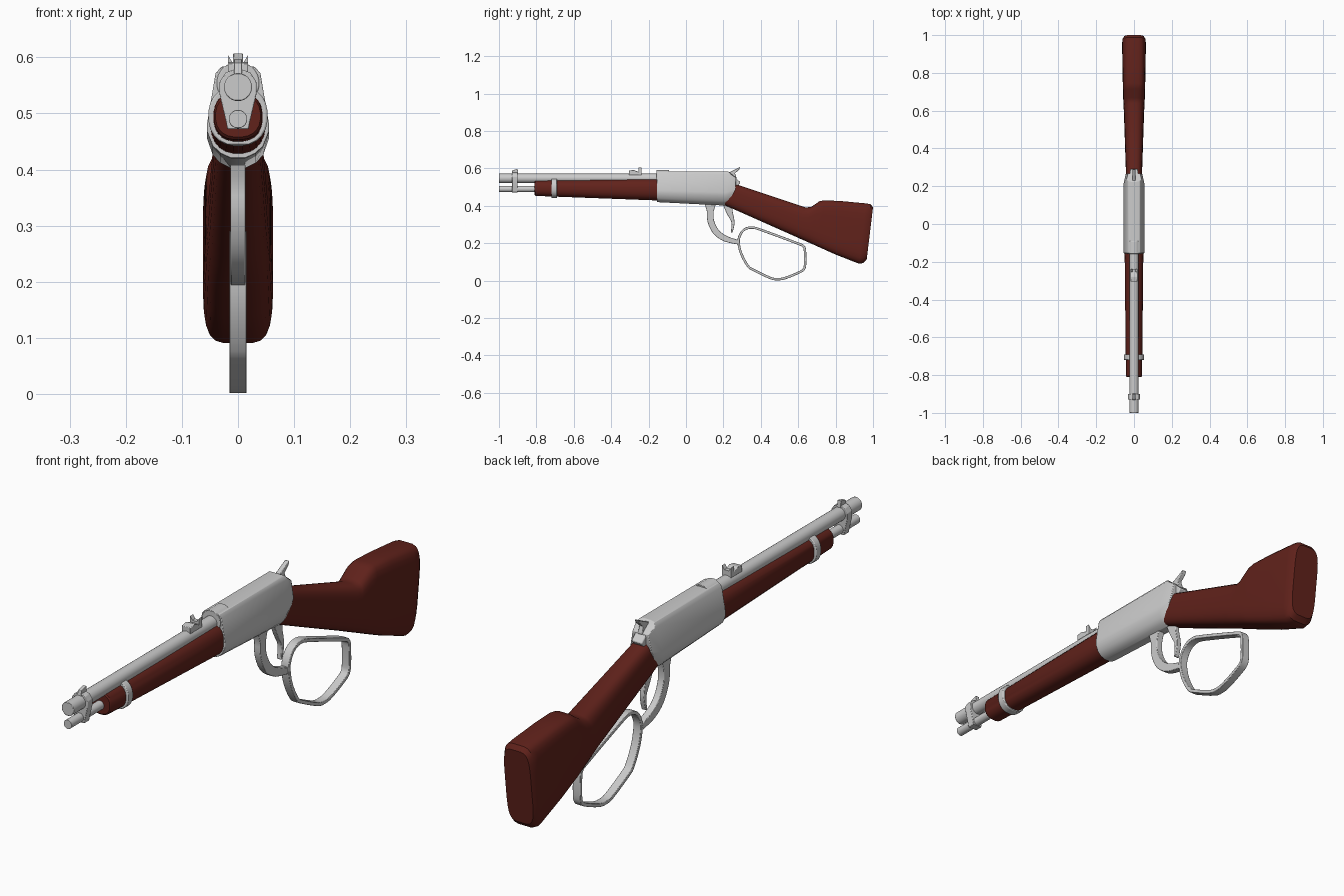
import bpy, bmesh, math
from mathutils import Vector

if "Cube" in bpy.data.objects:
    bpy.data.objects.remove(bpy.data.objects["Cube"])

wood = bpy.data.materials.new("red_wood")
wood.diffuse_color = (0.12, 0.016, 0.011, 1)
wood.use_nodes = True
wood.node_tree.nodes["Principled BSDF"].inputs["Base Color"].default_value = wood.diffuse_color


def loft(name, rings, mat=None, closed=False, sym=False, bevel=0):
    """Skin a list of equal-length rings; cap the ends unless closed."""
    bm = bmesh.new()
    vs = [[bm.verts.new(p) for p in r] for r in rings]
    n, m = len(rings[0]), len(rings)
    for k in range(m if closed else m - 1):
        a, b = vs[k], vs[(k + 1) % m]
        for i in range(n):
            j = (i + 1) % n
            bm.faces.new((a[i], a[j], b[j], b[i]))
    if not closed:
        for r in (vs[0], vs[-1]):
            if sym:  # quads between mirrored points
                for i in range(n // 2 - 1):
                    bm.faces.new((r[i], r[i + 1], r[n - 2 - i], r[n - 1 - i]))
            else:
                bm.faces.new(r)
    bmesh.ops.recalc_face_normals(bm, faces=bm.faces)
    me = bpy.data.meshes.new(name)
    bm.to_mesh(me)
    bm.free()
    ob = bpy.data.objects.new(name, me)
    bpy.context.collection.objects.link(ob)
    if mat:
        me.materials.append(mat)
    if bevel:
        mod = ob.modifiers.new("bevel", 'BEVEL')
        mod.width, mod.segments, mod.limit_method = bevel, 2, 'ANGLE'
    return ob


def side_plate(name, pts, h, bevel=0):
    """Extrude a (y, z) profile across x."""
    return loft(name, [[(x, y, z) for y, z in pts] for x in (-h, h)], bevel=bevel)


def front_plate(name, pts, y0, y1, bevel=0):
    """Extrude an (x, z) profile along y."""
    return loft(name, [[(x, y, z) for x, z in pts] for y in (y0, y1)], bevel=bevel)


def oval(top, bottom, w, e=2, n=24):
    """Superellipse ring between two (y, z) points, half width w."""
    t, b = Vector(top), Vector(bottom)
    c, r = (t + b) / 2, (t - b) / 2
    ring = []
    for i in range(n):
        a = 2 * math.pi * (i + .5) / n
        s, k = math.sin(a), math.cos(a)
        p = c + r * math.copysign(abs(k) ** (2 / e), k)
        ring.append((w * math.copysign(abs(s) ** (2 / e), s), p.x, p.y))
    return ring


def rod(name, z, r, y0, y1, n=24):
    return loft(name, [oval((y, z + r), (y, z - r), r, n=n) for y in (y0, y1)], sym=True, bevel=.002)


def ribbon(name, path, thick, h, closed=False):
    """Sweep a flat bar of half width h along a smoothed (y, z) path."""
    P = [Vector(p) for p in path]
    n = len(P)
    get = (lambda i: P[i % n]) if closed else (lambda i: P[max(0, min(n - 1, i))])
    pts, ths = [], []
    for i in range(n if closed else n - 1):
        a, b, c, d = (get(i + k) for k in (-1, 0, 1, 2))
        for s in range(3):
            t = s / 3
            pts.append(.5 * (2*b + (c-a)*t + (2*a-5*b+4*c-d)*t*t + (3*b-a-3*c+d)*t**3))
            ths.append(thick[i % len(thick)] * (1-t) + thick[(i+1) % len(thick)] * t)
    if not closed:
        pts.append(P[-1])
        ths.append(thick[-1])
    m, rings = len(pts), []
    for i, p in enumerate(pts):
        q0 = pts[i-1] if closed or i else p
        q1 = pts[(i+1) % m] if closed or i < m-1 else p
        t = (q1 - q0).normalized()
        o = Vector((-t.y, t.x)) * ths[i] / 2
        rings.append([(x, p.x + s*o.x, p.y + s*o.y) for x, s in ((-h, -1), (h, -1), (h, 1), (-h, 1))])
    return loft(name, rings, closed=closed, bevel=.002)


# Barrel, magazine tube and the collar where the barrel meets the receiver
rod("barrel", .547, .025, -1, -.1)
rod("magazine_tube", .49, .0165, -1, -.7)
rod("barrel_collar", .554, .038, -.158, -.09)

# Wooden fore-end and its band
loft("fore_end", [oval((y, t), (y, b), w, 2.4) for y, t, b, w in
     ((-.81, .533, .458, .040), (-.805, .537, .453, .043), (-.14, .547, .428, .05))], wood, sym=True)
loft("fore_end_band", [oval((y, .549), (y, .442), .053, 2.3) for y in (-.72, -.69)], sym=True, bevel=.003)

# Receiver: half section (x, z) mirrored, rear end sheared to a slope
half = [(.012, .585), (.030, .583), (.040, .570), (.055, .472), (.055, .455),
        (.045, .426), (.032, .412), (.012, .402)]
rear = [.225, .228, .237, .213, .21, .203, .2, .2]
tail = [(.235, .575), (.245, .568), (.268, .55), (.265, .49), (.255, .47), (.235, .43), (.222, .415), (.215, .402)]


def mirror(pts):
    return pts + [(-x, y, z) for x, y, z in reversed(pts)]


def front_z(z):
    return z + .018 * (.585 - z) / .183


loft("receiver", [
    mirror([(x, -.155, front_z(z)) for x, z in half]),
    mirror([(x, y, z) for (x, z), y in zip(half, rear)]),
    mirror([(x * .8, y, z) for (x, _), (y, z) in zip(half, tail)])], sym=True, bevel=.003)
side_plate("upper_tang", [(.22, .54), (.262, .552), (.292, .525), (.27, .5), (.22, .48)], .022, .004)

# Stock: oblique sections from wrist to butt
stock = [((.225, .532), (.19, .412), .040, 3), ((.27, .515), (.23, .393), .042, 3),
         ((.64, .392), (.57, .242), .054, 3), ((.668, .394), (.61, .224), .056, 3.4),
         ((.715, .426), (.66, .202), .058, 4), ((.745, .43), (.70, .184), .059, 4.5),
         ((.83, .426), (.80, .139), .061, 4.5), ((.96, .414), (.925, .09), .063, 4.5),
         ((.987, .410), (.948, .094), .062, 4.5), ((1.0, .393), (.966, .112), .054, 4.5)]
loft("stock", [oval(*s) for s in stock], wood, sym=True)

# Hammer and trigger
side_plate("hammer", [(.205, .57), (.24, .583), (.29, .608), (.284, .593), (.262, .574),
                      (.27, .55), (.26, .52), (.22, .52)], .009, .002)
ribbon("trigger", [(.222, .42), (.232, .37), (.25, .32), (.25, .29), (.244, .258)],
       [.06, .035, .018, .014, .008], .009)

# Lever: trigger guard bow and big hand loop
ribbon("trigger_guard", [(.13, .415), (.13, .37), (.132, .32), (.16, .262), (.21, .225), (.285, .204)],
       [.065, .036, .035, .035, .032, .022], .013)
ribbon("lever_loop", [(.281, .21), (.292, .25), (.315, .275), (.35, .284), (.40, .272), (.60, .198),
                      (.628, .183), (.636, .16), (.637, .09), (.629, .06), (.60, .042), (.53, .014),
                      (.49, .008), (.45, .015), (.36, .058), (.33, .08), (.295, .145)], [.013], .0155, True)

# Front sight band around both tubes, with blade
prof = [(.008, .578), (.022, .573), (.033, .556), (.033, .535), (.021, .484), (.019, .472)]
front_plate("front_sight_band", prof + [(-x, z) for x, z in reversed(prof)], -.93, -.9, .002)
side_plate("front_sight_blade", [(-.932, .57), (-.928, .59), (-.9, .597), (-.897, .57)], .007, .001)

# Rear sight base and notched leaf
side_plate("rear_sight_base", [(-.305, .565), (-.305, .588), (-.28, .592), (-.24, .576), (-.24, .565)], .018, .002)
leaf = [(.018, .566), (.018, .604), (.009, .59)]
front_plate("rear_sight_leaf", leaf + [(-x, z) for x, z in reversed(leaf)], -.255, -.238)

# Smooth shading with sharp edges kept
for ob in bpy.context.collection.objects:
    ob.select_set(True)
    bpy.context.view_layer.objects.active = ob
bpy.ops.object.shade_smooth_by_angle(angle=math.radians(32))
